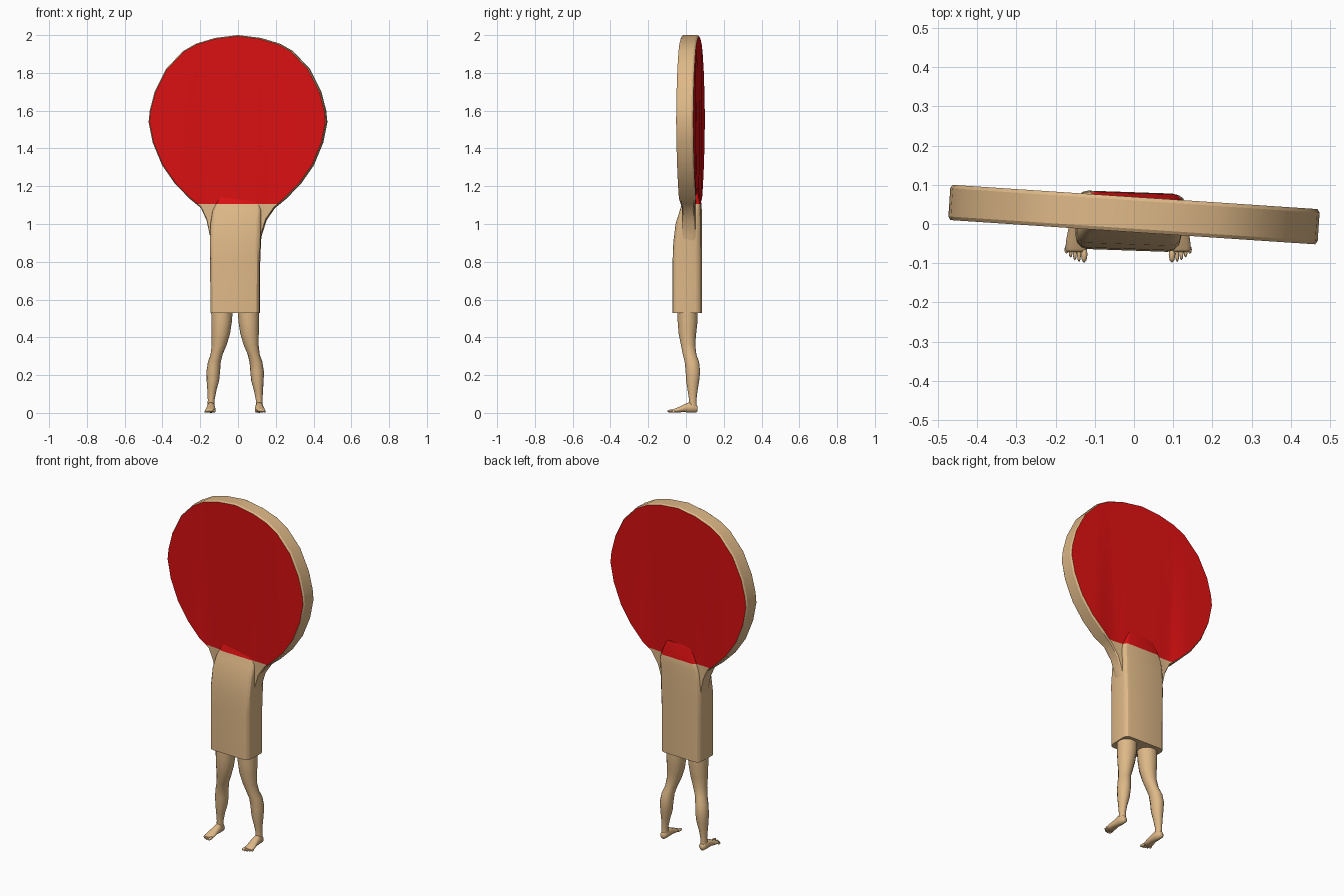
import bpy, bmesh, math
from mathutils import Matrix, Vector

if "Cube" in bpy.data.objects:
    bpy.data.objects.remove(bpy.data.objects["Cube"])


def material(name, colour):
    m = bpy.data.materials.new(name)
    m.diffuse_color = (*colour, 1)
    m.use_nodes = True
    m.node_tree.nodes["Principled BSDF"].inputs["Base Color"].default_value = m.diffuse_color
    return m


TAN = material("tan wood", (0.73, 0.48, 0.243))
RED = material("red rubber", (0.70, 0.005, 0.006))


def finish(bm, name, angle=30):
    bmesh.ops.recalc_face_normals(bm, faces=bm.faces)
    me = bpy.data.meshes.new(name)
    bm.to_mesh(me)
    bm.free()
    ob = bpy.data.objects.new(name, me)
    bpy.context.collection.objects.link(ob)
    me.materials.append(TAN)
    me.materials.append(RED)
    bpy.ops.object.select_all(action='DESELECT')
    ob.select_set(True)
    bpy.context.view_layer.objects.active = ob
    bpy.ops.object.shade_smooth_by_angle(angle=math.radians(angle))
    return ob


def loft(bm, rings):
    """Skin a list of point rings and cap both ends."""
    vs = [[bm.verts.new(p) for p in ring] for ring in rings]
    n = len(vs[0])
    for a, b in zip(vs, vs[1:]):
        for i in range(n):
            j = (i + 1) % n
            bm.faces.new((a[i], a[j], b[j], b[i]))
    bm.faces.new(vs[0][::-1])
    bm.faces.new(vs[-1])


def ellipse(c, u, v, n=14):
    c, u, v = Vector(c), Vector(u), Vector(v)
    return [c + u * math.cos(t) + v * math.sin(t)
            for t in (2 * math.pi * i / n for i in range(n))]


def rounded_rect(x0, x1, y0, y1, z, r):
    pts = []
    corners = ((x1 - r, y1 - r, 0), (x0 + r, y1 - r, 90),
               (x0 + r, y0 + r, 180), (x1 - r, y0 + r, 270))
    for cx, cy, a in corners:
        for d in (0, 30, 60, 90):
            t = math.radians(a + d)
            pts.append((cx + r * math.cos(t), cy + r * math.sin(t), z))
    return pts


# Blade: half outline mirrored, lower end flares into the handle
half = [(0.12, 1.985), (0.22, 1.955), (0.29, 1.915), (0.38, 1.82), (0.44, 1.7),
        (0.466, 1.6), (0.472, 1.54), (0.45, 1.43), (0.40, 1.31), (0.33, 1.21),
        (0.25, 1.13), (0.195, 1.085)]
right = half + [(0.15, 1.02), (0.125, 0.94), (0.11, 0.85)]
left = half + [(0.165, 1.02), (0.148, 0.94), (0.135, 0.85)]
outline = [(0, 2.0)] + right + [(-x, z) for x, z in reversed(left)]


def blade_ring(y, s):
    ring = []
    for x, z in outline:
        k = 1.0 if z > 1.1 else 0.75          # shoulders are thinner
        ring.append((x * s, y * k, 1.55 + (z - 1.55) * s))
    return ring


bm = bmesh.new()
loft(bm, [blade_ring(-0.045, 0.988), blade_ring(-0.036, 1.0),
          blade_ring(0.036, 1.0), blade_ring(0.045, 0.988)])
bmesh.ops.triangulate(bm, faces=[f for f in bm.faces if len(f.verts) > 4])
bmesh.ops.bisect_plane(bm, geom=bm.verts[:] + bm.edges[:] + bm.faces[:],
                       plane_co=(0, 0, 1.105), plane_no=(0, 0, 1))
bm.normal_update()
for f in bm.faces:
    if abs(f.normal.y) > 0.8 and f.calc_center_median().z > 1.105:
        f.material_index = 1
bm.transform(Matrix.Translation((0, 0.024, 0)) @ Matrix.Rotation(math.radians(-3.8), 4, 'Z'))
finish(bm, "blade", 25)

# Handle: rounded box, tapering into the blade, red where it runs under the rubber
sections = [(-0.145, 0.115, -0.068, 0.081, 0.53, 0.028),
            (-0.146, 0.116, -0.068, 0.081, 0.80, 0.028),
            (-0.148, 0.120, -0.064, 0.081, 0.90, 0.028),
            (-0.145, 0.122, -0.052, 0.081, 1.00, 0.028),
            (-0.135, 0.125, -0.030, 0.080, 1.07, 0.025),
            (-0.120, 0.120, -0.018, 0.079, 1.105, 0.022),
            (-0.085, 0.085, 0.000, 0.062, 1.19, 0.015)]
bm = bmesh.new()
loft(bm, [rounded_rect(*s) for s in sections])
for f in bm.faces:
    if f.calc_center_median().z > 1.106:
        f.material_index = 1
bm.transform(Matrix.Rotation(math.radians(-2), 4, 'Z'))
finish(bm, "handle")

# Legs, mirrored about the handle's middle: z, x range, y range
MID = -0.015
leg = [(0.55, 0.012, 0.127, -0.046, 0.062), (0.48, 0.018, 0.126, -0.045, 0.062),
       (0.42, 0.027, 0.125, -0.040, 0.055), (0.36, 0.045, 0.124, -0.028, 0.050),
       (0.31, 0.066, 0.130, -0.018, 0.056), (0.27, 0.076, 0.144, -0.008, 0.070),
       (0.22, 0.080, 0.152, -0.003, 0.076), (0.17, 0.085, 0.151, 0.000, 0.071),
       (0.12, 0.099, 0.147, 0.008, 0.062), (0.07, 0.109, 0.145, 0.016, 0.056),
       (0.03, 0.109, 0.146, 0.014, 0.058)]
# Foot along its length: y, x range, top, bottom
foot = [(0.062, 0.118, 0.138, 0.034, 0.010), (0.054, 0.109, 0.146, 0.044, 0.002),
        (0.020, 0.107, 0.149, 0.058, 0.000), (-0.010, 0.105, 0.152, 0.046, 0.004),
        (-0.040, 0.104, 0.158, 0.030, 0.002), (-0.064, 0.105, 0.160, 0.021, 0.001),
        (-0.072, 0.109, 0.155, 0.016, 0.004)]

for side, name in ((-1, "left"), (1, "right")):
    def px(x):
        return MID + side * x

    bm = bmesh.new()
    loft(bm, [ellipse((px((a + b) / 2), (c + d) / 2, z),
                      ((b - a) / 2, 0, 0), (0, (d - c) / 2, 0))
              for z, a, b, c, d in leg])
    finish(bm, name + "_leg", 60)

    bm = bmesh.new()
    loft(bm, [ellipse((px((a + b) / 2), y, (t + s) / 2),
                      ((b - a) / 2, 0, 0), (0, 0, (t - s) / 2))
              for y, a, b, t, s in foot])
    finish(bm, name + "_foot", 60)

    # Toes, big one on the inner side
    bm = bmesh.new()
    for i in range(5):
        r = 0.0085 if i == 0 else 0.0052
        x = 0.112 if i == 0 else 0.1145 + 0.0107 * i
        tip = -0.099 + 0.0002 * i + 0.0014 * i * i
        m = (Matrix.Translation((px(x), (tip - 0.055) / 2, r + 0.001))
             @ Matrix.Diagonal((r, (-0.055 - tip) / 2, r, 1)))
        bmesh.ops.create_uvsphere(bm, u_segments=8, v_segments=6, radius=1, matrix=m)
    finish(bm, name + "_toes", 60)
